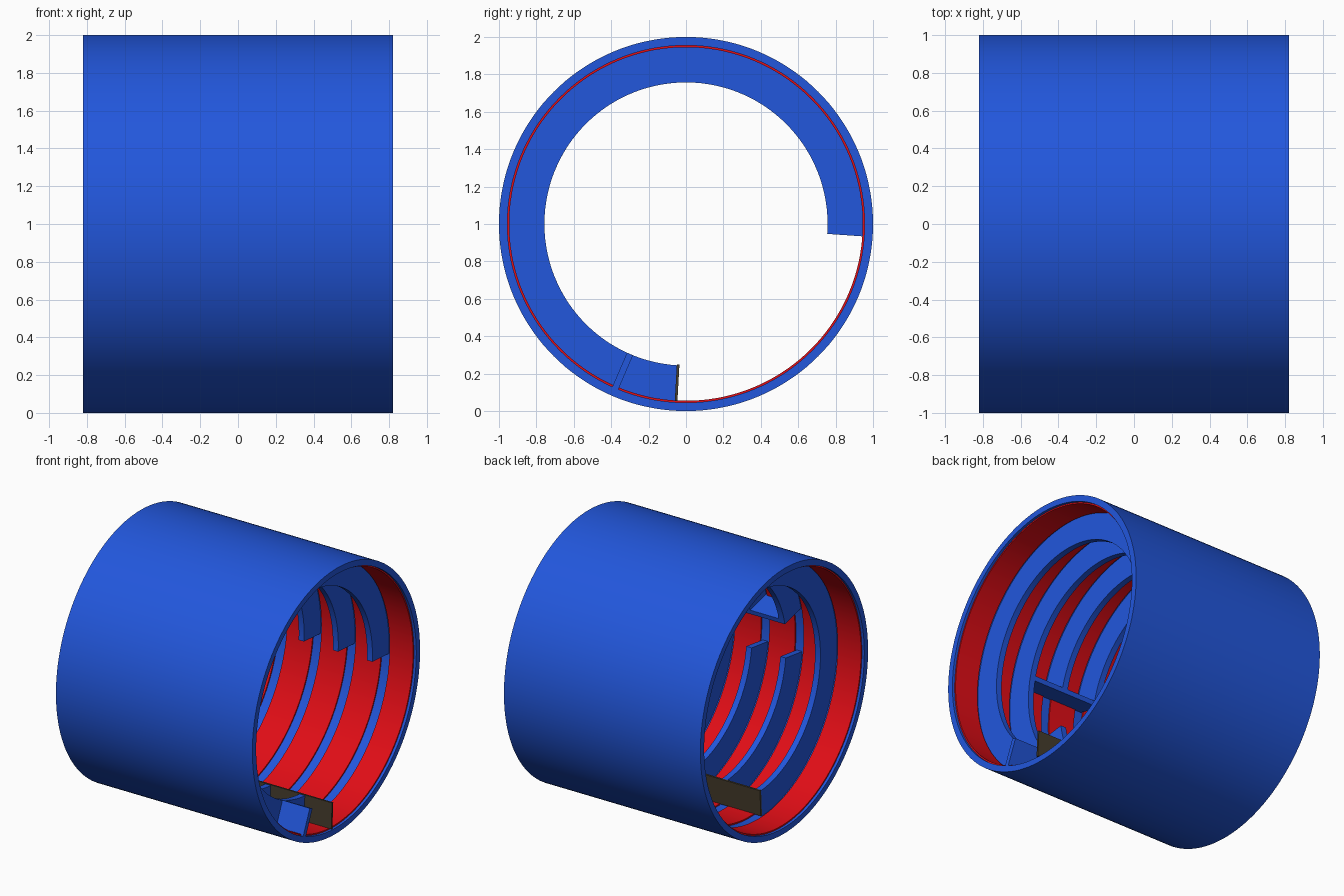
import bpy, bmesh
from math import radians, cos, sin

if "Cube" in bpy.data.objects:
    bpy.data.objects.remove(bpy.data.objects["Cube"])

def material(name, rgb):
    m = bpy.data.materials.new(name)
    m.diffuse_color = (*rgb, 1)
    m.use_nodes = True
    m.node_tree.nodes["Principled BSDF"].inputs["Base Color"].default_value = m.diffuse_color
    return m

BLUE = material("blue", (0.016, 0.095, 0.72))
RED = material("red", (0.75, 0.004, 0.008))
BROWN = material("brown", (0.06, 0.045, 0.025))

def arc_block(name, mat, x0, x1, r0, r1, a0=0, a1=360):
    """Rectangular section swept round the x axis; angles measured from +y towards +z."""
    full = a1 - a0 >= 360
    n = max(2, round((a1 - a0) / 2.5))
    bm = bmesh.new()
    loops = []
    for i in range(n if full else n + 1):
        a = radians(a0 + (a1 - a0) * i / n)
        loops.append([bm.verts.new((x, r * cos(a), 1 + r * sin(a)))
                      for x, r in ((x0, r0), (x1, r0), (x1, r1), (x0, r1))])
    pairs = list(zip(loops, loops[1:])) + ([(loops[-1], loops[0])] if full else [])
    for p, q in pairs:
        for k in range(4):
            j = (k + 1) % 4
            bm.faces.new((p[k], p[j], q[j], q[k]))
    if not full:
        bm.faces.new(loops[0])
        bm.faces.new(loops[-1][::-1])
    finish(name, mat, bm)

def radial_plate(name, mat, x0, x1, r0, r1, angle, t):
    """Flat wall along x, standing on the drum's inner skin."""
    bm = bmesh.new()
    bmesh.ops.create_cube(bm, size=1)
    a = radians(angle)
    for v in bm.verts:
        x = x0 + (v.co.x + 0.5) * (x1 - x0)
        r = r0 + (v.co.y + 0.5) * (r1 - r0)
        s = v.co.z * t
        v.co = (x, r * cos(a) - s * sin(a), 1 + r * sin(a) + s * cos(a))
    finish(name, mat, bm)

def finish(name, mat, bm):
    bmesh.ops.recalc_face_normals(bm, faces=bm.faces)
    me = bpy.data.meshes.new(name)
    bm.to_mesh(me)
    bm.free()
    me.materials.append(mat)
    ob = bpy.data.objects.new(name, me)
    bpy.context.collection.objects.link(ob)
    bpy.context.view_layer.objects.active = ob
    ob.select_set(True)
    bpy.ops.object.shade_smooth_by_angle(angle=radians(30))
    ob.select_set(False)

HALF, SKIN, LINER, TIP = 0.82, 0.955, 0.945, 0.757
PITCH, BAND, RIB = 0.285, 0.07, 0.045
START, END = -4, 266.5

# Outer drum
arc_block("drum_shell", BLUE, -HALF, HALF, SKIN, 1.0)

# Red lining strips, one per lane
edges = [-0.80] + [PITCH * k + s * BAND / 2 for k in range(-2, 3) for s in (-1, 1)] + [0.80]
for i in range(0, len(edges), 2):
    arc_block(f"lining_strip_{i // 2 + 1}", RED, edges[i], edges[i + 1], LINER, SKIN + 0.002)

# Ribs; two of them are interrupted so the lanes join
for k in range(-2, 3):
    x = PITCH * k
    spans = [(START, 167), (187.5, END)] if k in (-1, 0) else [(START, END)]
    for j, (a0, a1) in enumerate(spans):
        arc_block(f"rib_{k + 3}_{j + 1}", BLUE, x - RIB / 2, x + RIB / 2, TIP, SKIN + 0.002, a0, a1)

# Cross walls that block lanes, and the brown end gate
radial_plate("middle_cross_wall", BLUE, -PITCH - RIB / 2, PITCH, TIP, SKIN + 0.002, 166.5, 0.035)
radial_plate("end_cross_wall", BLUE, 2 * PITCH, HALF, TIP, SKIN + 0.002, 246.7, 0.035)
radial_plate("gate", BROWN, -2 * PITCH - RIB / 2, HALF, TIP - 0.005, LINER + 0.002, 266.8, 0.014)
